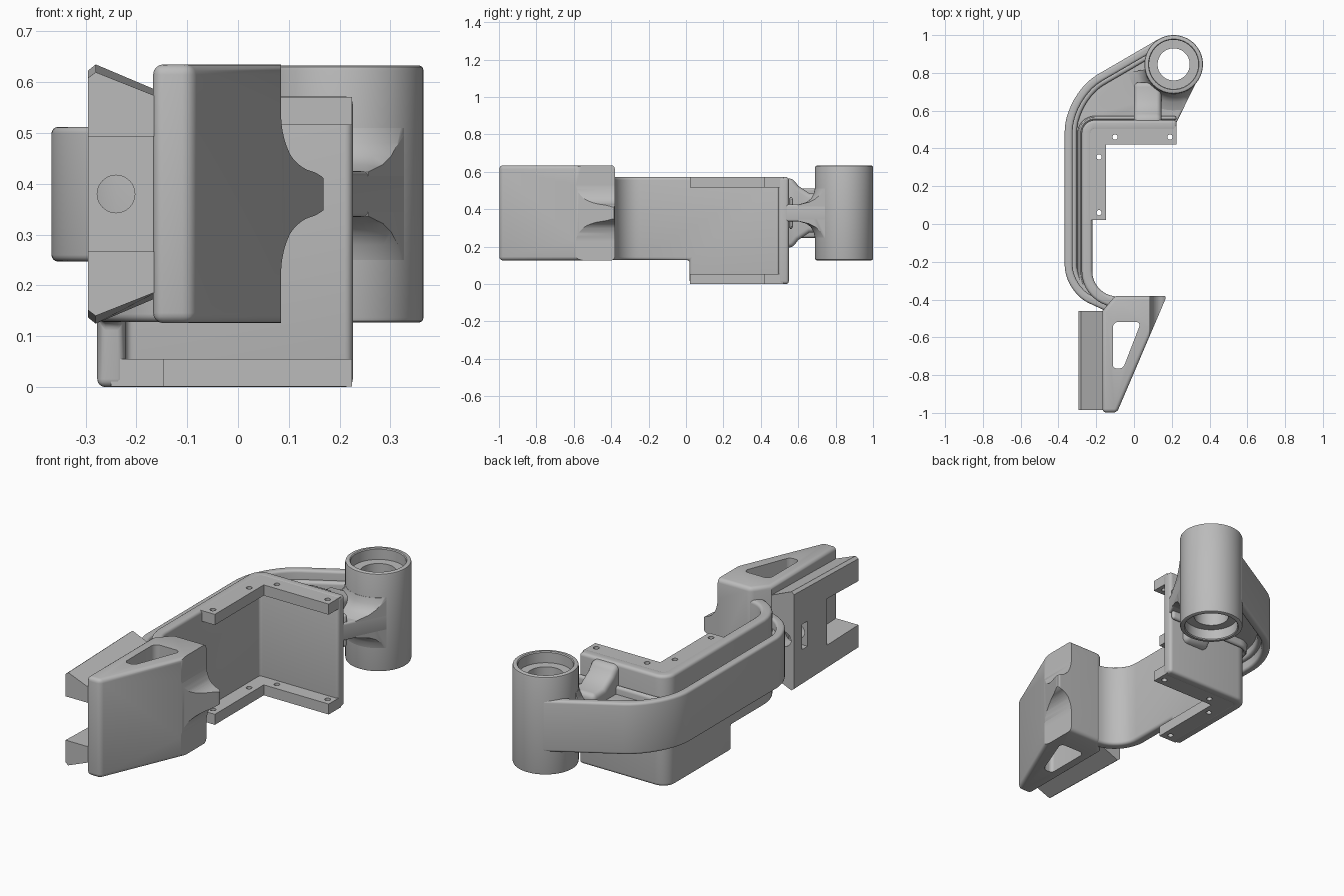
import bpy, bmesh, math
from mathutils import Vector

if "Cube" in bpy.data.objects:
    bpy.data.objects.remove(bpy.data.objects["Cube"])

grey = bpy.data.materials.new("machined grey")
grey.use_nodes = True
COLOUR = (0.5, 0.5, 0.5, 1)
grey.diffuse_color = COLOUR
grey.node_tree.nodes["Principled BSDF"].inputs["Base Color"].default_value = COLOUR

MID = 0.38  # height of the mirror plane of the arm and foot
BEARING = (0.21, 0.845)


def rounded(points, closed=True, steps=10):
    """Corners are (x, y) or (x, y, tangent length); the latter become arcs."""
    out, n = [], len(points)
    for i, p in enumerate(points):
        c = Vector(p[:2])
        if len(p) == 2 or (not closed and i in (0, n - 1)):
            out.append(c)
            continue
        before = (Vector(points[i - 1][:2]) - c).normalized() * p[2]
        after = (Vector(points[(i + 1) % n][:2]) - c).normalized() * p[2]
        for k in range(steps + 1):
            t = k / steps
            s = 1 - t
            out.append(c + before * (s ** 3 + 1.35 * s * s * t)
                       + after * (t ** 3 + 1.35 * t * t * s))
    return out


def offset(path, w):
    """Shift an open path to its left by w."""
    res = []
    for i, p in enumerate(path):
        a = (p - path[i - 1]).normalized() if i else None
        b = (path[i + 1] - p).normalized() if i < len(path) - 1 else a
        a = a or b
        d = (a + b).normalized()
        res.append(p + Vector((-d.y, d.x)) * w / max(d.dot(a), 0.5))
    return res


def ribbon(path, w):
    return path + offset(path, w)[::-1]


def circle(cx, cy, r, n=32):
    return [(cx + r * math.cos(k * math.tau / n), cy + r * math.sin(k * math.tau / n))
            for k in range(n)]


def box(a0, a1, b0, b1):
    return [(a0, b0), (a1, b0), (a1, b1), (a0, b1)]


def finish(name, bm):
    bm.normal_update()
    bmesh.ops.recalc_face_normals(bm, faces=bm.faces)
    if bm.calc_volume(signed=True) < 0:
        bmesh.ops.reverse_faces(bm, faces=bm.faces)
    me = bpy.data.meshes.new(name)
    bm.to_mesh(me)
    bm.free()
    me.materials.append(grey)
    ob = bpy.data.objects.new(name, me)
    bpy.context.collection.objects.link(ob)
    return ob


def prism(name, pts, lo, hi, axis="z"):
    """Extrude a flat outline along an axis."""
    place = {"z": lambda a, b, h: (a, b, h), "y": lambda a, b, h: (a, h, b),
             "x": lambda a, b, h: (h, a, b)}[axis]
    bm = bmesh.new()
    face = bm.faces.new([bm.verts.new(place(p[0], p[1], lo)) for p in pts])
    ext = bmesh.ops.extrude_face_region(bm, geom=[face])
    move = Vector(place(0, 0, hi - lo))
    bmesh.ops.translate(bm, vec=move, verts=[v for v in ext["geom"]
                                             if isinstance(v, bmesh.types.BMVert)])
    return finish(name, bm)


def revolve(name, half):
    """Turn a half profile (radius, height), mirrored about MID, round the bearing axis."""
    profile = half + [(r, -z) for r, z in reversed(half)]
    bm = bmesh.new()
    ring = [bm.verts.new((BEARING[0] + r, BEARING[1], MID + z)) for r, z in profile]
    edges = [bm.edges.new((ring[i - 1], v)) for i, v in enumerate(ring)]
    bmesh.ops.spin(bm, geom=ring + edges, cent=(*BEARING, 0), axis=(0, 0, 1),
                   angle=math.tau, steps=64, use_merge=True)
    bmesh.ops.remove_doubles(bm, verts=bm.verts, dist=0.0001)
    return finish(name, bm)


def apply(ob, mod):
    bpy.ops.object.select_all(action="DESELECT")
    bpy.context.view_layer.objects.active = ob
    ob.select_set(True)
    bpy.ops.object.modifier_apply(modifier=mod.name)


def cut(ob, tool, operation="DIFFERENCE"):
    mod = ob.modifiers.new("cut", "BOOLEAN")
    mod.operation, mod.object, mod.solver = operation, tool, "EXACT"
    apply(ob, mod)
    bpy.data.objects.remove(tool)


def soften(ob, width=0.0, segments=4):
    if width:
        mod = ob.modifiers.new("round", "BEVEL")
        mod.width, mod.segments = width, segments
        mod.limit_method, mod.angle_limit = "ANGLE", math.radians(40)
        mod.use_clamp_overlap = False
        apply(ob, mod)
    bpy.ops.object.select_all(action="DESELECT")
    bpy.context.view_layer.objects.active = ob
    ob.select_set(True)
    bpy.ops.object.shade_smooth_by_angle(angle=math.radians(35))
    return ob


# Outer rim of the arm, from the bearing round to the foot
rim_path = rounded([(0.135, 0.982), (-0.367, 0.69, 0.2), (-0.367, -0.36, 0.14),
                    (-0.15, -0.46)], closed=False)
rim = soften(prism("arm_rim", ribbon(rim_path, 0.042), 0.247, 0.512), 0.013)

# Inner wall, bent round the housing and cut away below its front half
wall_path = rounded([(0.226, 0.55), (-0.277, 0.55, 0.07), (-0.277, -0.44, 0.19),
                     (-0.08, -0.44)], closed=False)
wall = prism("housing_wall", ribbon(wall_path, 0.056), 0, 0.572)
cut(wall, prism("cutter", box(-0.5, 0, -0.6, 0.02), -0.1, 0.128))
soften(wall, 0.016)

# Web that joins rim, wall and bearing
web = prism("arm_web", offset(rim_path, 0.02) + offset(wall_path, 0.02)[::-1]
            + [Vector((0.226, 0.54)), Vector((0.35, 0.79)), Vector((0.22, 0.86))],
            MID - 0.045, MID + 0.045)
soften(web, 0.01)

# Tapered gusset between wall and bearing
slope = [(0.52, 0.565), (0.57, 0.565), (0.6, 0.525), (0.66, 0.485), (0.75, 0.485)]
gusset = prism("bearing_gusset", slope + [(y, 2 * MID - z) for y, z in reversed(slope)],
               0.0, 0.145, "x")
soften(gusset, 0.025)

# Fillets along the inside of the web
rim_fillet = prism("rim_fillet", ribbon(offset(rim_path, 0.03), 0.035),
                   MID - 0.085, MID + 0.085)
wall_fillet = prism("wall_fillet", ribbon(wall_path, -0.022), MID - 0.085, MID + 0.085)
for ob in (rim_fillet, wall_fillet):
    soften(ob, 0.015)

# Flared collar where the web meets the bearing
collar = revolve("bearing_collar", [(0.14, 0.13), (0.156, 0.13), (0.163, 0.1), (0.178, 0.075),
                                    (0.2, 0.058), (0.25, 0.043)])
cut(collar, prism("cutter", [BEARING, (-0.1, 0.79), (0.0, 0.56), (0.226, 0.54), (0.345, 0.78)],
                  0, 0.8), "INTERSECT")
soften(collar)

# Keep the bearing bore clear
for ob in (web, gusset, rim, rim_fillet):
    cut(ob, prism("cutter", circle(*BEARING, 0.145, 48), 0, 0.8))

# Bearing sleeve with a counterbore at each end
soften(revolve("bearing_sleeve", [(0.085, 0.195), (0.13, 0.195), (0.13, 0.248), (0.134, 0.253),
                                  (0.147, 0.253), (0.153, 0.25), (0.155, 0.243)]))

# Screw flanges at the top and bottom of the housing
flange = [(-0.25, 0.021), (-0.147, 0.021), (-0.147, 0.42), (0.224, 0.42),
          (0.224, 0.52), (-0.25, 0.52)]
for name, lo, hi in (("lower_flange", 0.001, 0.055), ("upper_flange", 0.516, 0.571)):
    ob = prism(name, flange, lo, hi)
    for x, y in ((-0.1, 0.46), (0.19, 0.46), (-0.185, 0.355), (-0.185, 0.06)):
        cut(ob, prism("cutter", circle(x, y, 0.014, 16), lo - 0.1, hi + 0.1))
    soften(ob)

# Foot: wedge in plan, narrowed to a nose at mid height, with a pocket through it
foot = prism("foot", [(-0.167, -0.998), (-0.09, -0.998), (0.174, -0.38),
                      (-0.1, -0.38), (-0.167, -0.46)], 0.126, 0.635)
soften(foot, 0.02)
notch = [(0.085, 0.0), (0.085, 0.26, 0.03), (0.112, 0.325, 0.03), (0.16, 0.34, 0.015),
         (0.19, 0.37), (0.3, 0.37), (0.3, 0.0)]
for flip in (False, True):
    pts = [(x, 2 * MID - z if flip else z) for x, z in rounded(notch)]
    cut(foot, prism("cutter", pts, -1.2, 0, "y"))
cut(foot, prism("cutter", rounded([(-0.112, -0.518, 0.03), (0.038, -0.518, 0.03),
                                   (-0.058, -0.765, 0.02), (-0.112, -0.765, 0.02)]), 0, 1))
soften(foot)

# Forked clamp plate beside the foot
lower = [(-0.15, 0.18), (-0.28, 0.125), (-0.295, 0.137)]
plate = prism("clamp_plate", lower + [(x, 2 * MID - z) for x, z in reversed(lower)],
              -0.985, -0.46, "y")
for v in plate.data.vertices:
    if v.co.y < -0.9:
        v.co.z = MID + (v.co.z - MID) * 0.94
cut(plate, prism("cutter", [(-1.1, 0.27), (-0.73, 0.26), (-0.73, 0.5), (-1.1, 0.49)],
                 -0.4, -0.1, "x"))
cut(plate, prism("cutter", box(-0.57, -0.525, 0.315, 0.445), -0.4, -0.19, "x"))
cut(plate, prism("cutter", circle(-0.24, MID, 0.037), -0.8, -0.4, "y"))
soften(plate)
